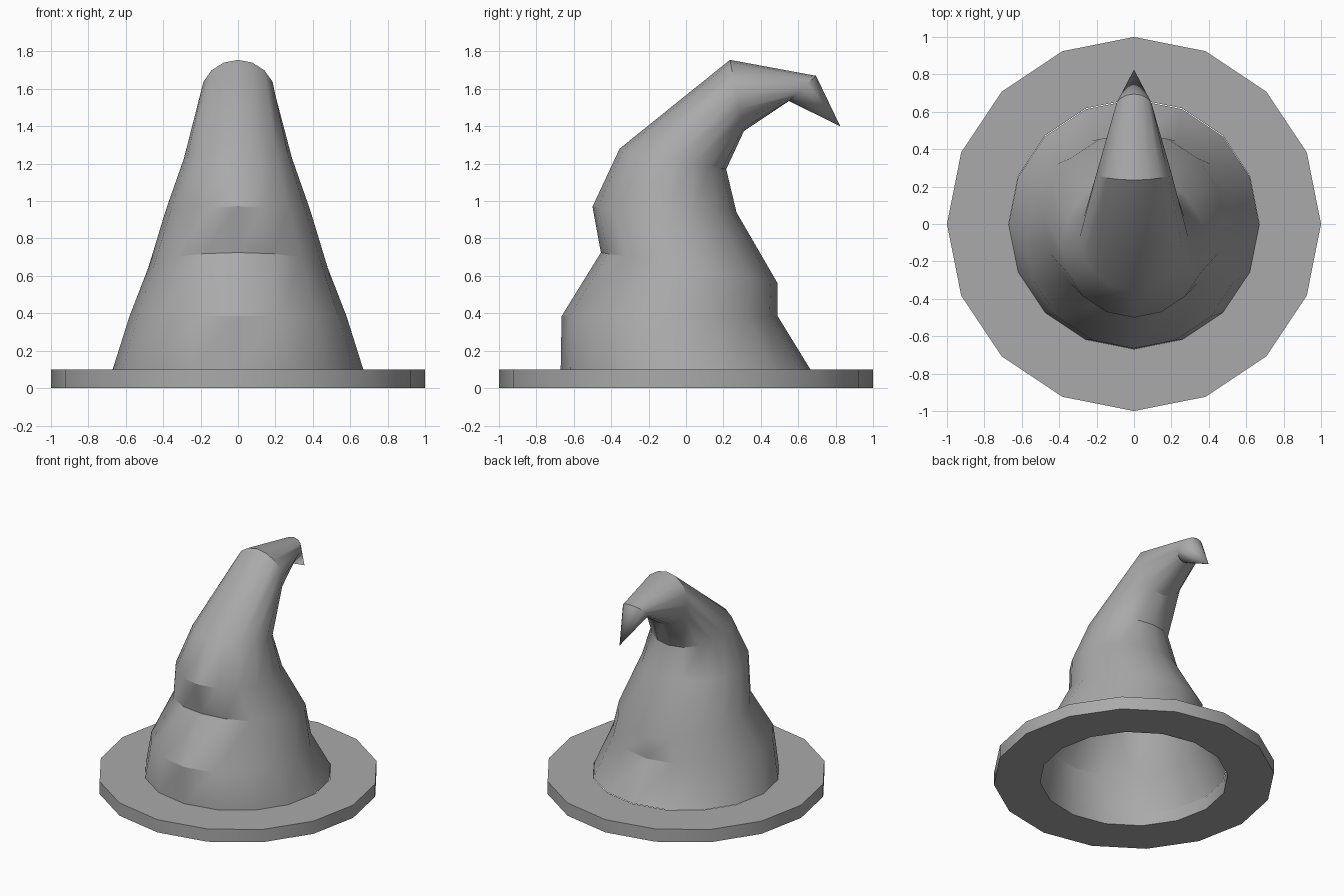
import bpy, bmesh, math
from mathutils import Vector

cube = bpy.data.objects.get("Cube")
if cube:
    bpy.data.objects.remove(cube, do_unlink=True)

SIDES = 16

felt = bpy.data.materials.new("grey felt")
felt.use_nodes = True
GREY = (0.4, 0.4, 0.4, 1)
felt.diffuse_color = GREY
felt.node_tree.nodes["Principled BSDF"].inputs["Base Color"].default_value = GREY


def add_ring(bm, front, back, half_width):
    """Tilted oval ring through a front and a back point, each given as (y, z)."""
    f, b = Vector((0, *front)), Vector((0, *back))
    middle, reach = (f + b) / 2, (b - f) / 2
    ring = []
    for i in range(SIDES):
        a = math.tau * i / SIDES
        ring.append(bm.verts.new(middle + reach * math.sin(a)
                                 + Vector((half_width * math.cos(a), 0, 0))))
    return ring


def bridge(bm, lower, upper):
    for i in range(SIDES):
        j = (i + 1) % SIDES
        bm.faces.new((lower[i], lower[j], upper[j], upper[i]))


def finish(bm, name):
    mesh = bpy.data.meshes.new(name)
    bm.to_mesh(mesh)
    bm.free()
    mesh.materials.append(felt)
    obj = bpy.data.objects.new(name, mesh)
    bpy.context.collection.objects.link(obj)
    bpy.ops.object.select_all(action='DESELECT')
    obj.select_set(True)
    bpy.context.view_layer.objects.active = obj
    bpy.ops.object.shade_smooth_by_angle(angle=math.radians(30))


# Crumpled hollow crown: front point, back point, half width of each fold
FOLDS = [
    ((-0.67, 0.1), (0.665, 0.1), 0.67),
    ((-0.665, 0.385), (0.49, 0.385), 0.58),
    ((-0.455, 0.725), (0.49, 0.56), 0.48),
    ((-0.5, 0.97), (0.27, 0.94), 0.385),
    ((-0.355, 1.28), (0.215, 1.17), 0.29),
    ((0.235, 1.755), (0.31, 1.375), 0.2),
    ((0.695, 1.67), (0.55, 1.535), 0.1),
]
bm = bmesh.new()
rings = [add_ring(bm, *fold) for fold in FOLDS]
for lower, upper in zip(rings, rings[1:]):
    bridge(bm, lower, upper)
tip = bm.verts.new((0, 0.825, 1.4))
for i in range(SIDES):
    bm.faces.new((rings[-1][i], rings[-1][(i + 1) % SIDES], tip))
finish(bm, "crown")

# Flat brim with an open head hole
bm = bmesh.new()
loops = [add_ring(bm, (-r, z), (r, z), r)
         for r, z in ((0.67, 0), (1, 0), (1, 0.1), (0.67, 0.1))]
for k in range(len(loops)):
    bridge(bm, loops[k], loops[(k + 1) % len(loops)])
bmesh.ops.recalc_face_normals(bm, faces=bm.faces)
finish(bm, "brim")
